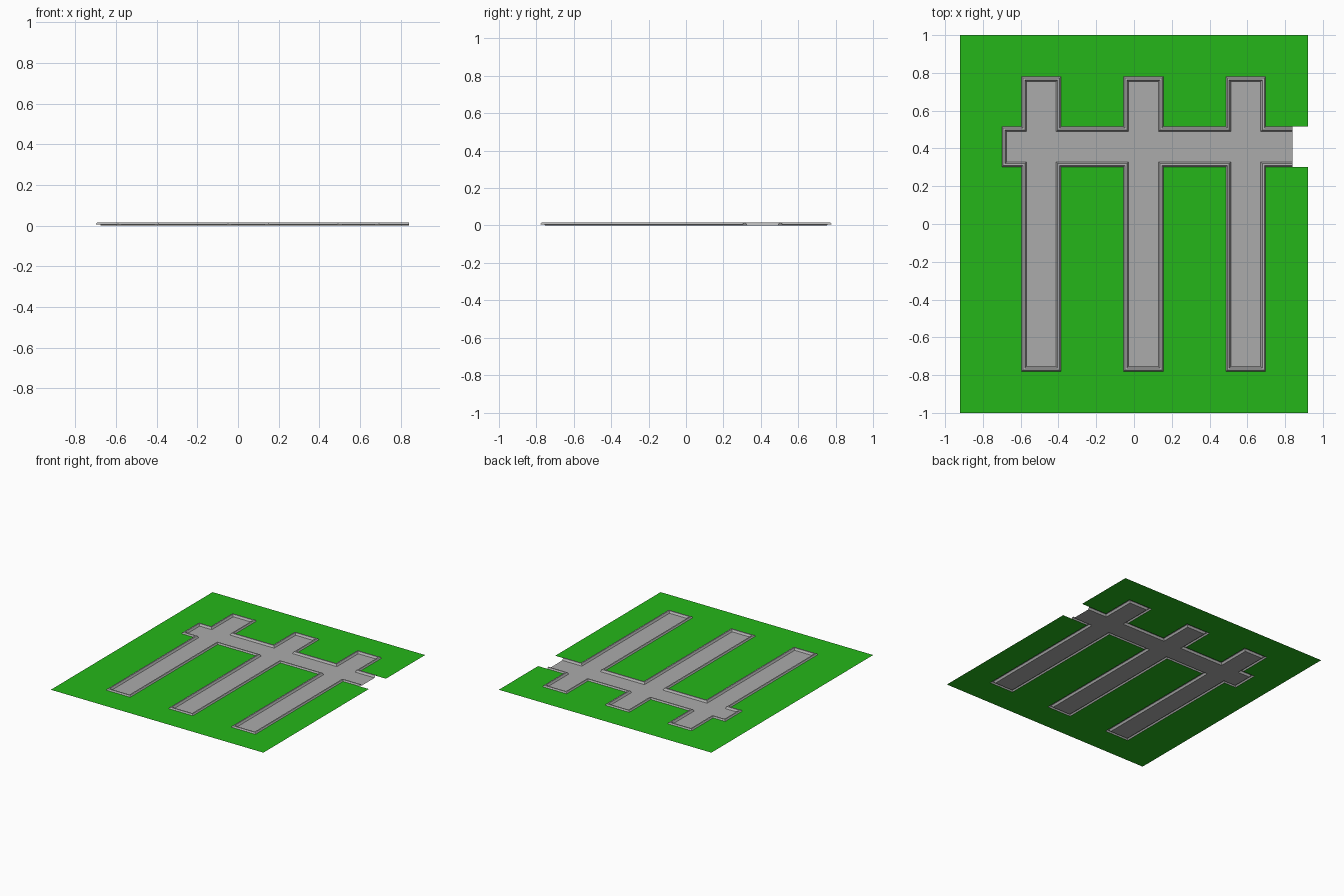
import bpy, bmesh
from mathutils import Vector

if "Cube" in bpy.data.objects:
    bpy.data.objects.remove(bpy.data.objects["Cube"])

COLS = [(-0.595, -0.387), (-0.055, 0.155), (0.487, 0.697)]
BAR = (0.303, 0.515)
X0, X1, Y = -0.70, 0.84, 0.78
GX, GY = 0.92, 1.0
GRASS_Z, GRAVEL_Z = 0.005, 0.0


def finish(name, bm, color):
    bmesh.ops.remove_doubles(bm, verts=bm.verts, dist=1e-5)
    me = bpy.data.meshes.new(name)
    bm.to_mesh(me)
    bm.free()
    mat = bpy.data.materials.new(name + "_color")
    mat.diffuse_color = (*color, 1)
    mat.use_nodes = True
    mat.node_tree.nodes["Principled BSDF"].inputs["Base Color"].default_value = mat.diffuse_color
    me.materials.append(mat)
    ob = bpy.data.objects.new(name, me)
    bpy.context.collection.objects.link(ob)


# Outline of the path, counter-clockwise, open at the right end
outline = [(X1, BAR[1])]
for a, b in reversed(COLS):
    outline += [(b, BAR[1]), (b, Y), (a, Y), (a, BAR[1])]
outline += [(X0, BAR[1]), (X0, BAR[0])]
for a, b in COLS:
    outline += [(a, BAR[0]), (a, -Y), (b, -Y), (b, BAR[0])]
outline.append((X1, BAR[0]))
outline = [Vector(p) for p in outline]


def inset(d):
    """Move the right-angled outline inward by d."""
    res = []
    n = len(outline)
    for i, p in enumerate(outline):
        off = Vector((0, 0))
        for j in (i - 1, i):
            if 0 <= j < n - 1:
                t = (outline[j + 1] - outline[j]).normalized()
                off += Vector((-t.y, t.x)) * d
        res.append(p + off)
    return res


# Raised kerb swept around the outline
bm = bmesh.new()
profile = [(0, GRASS_Z), (0.007, 0.015), (0.017, 0.015), (0.026, GRAVEL_Z)]
rings = [[bm.verts.new((*p, z)) for p in inset(d)] for d, z in profile]
for r, s in zip(rings, rings[1:]):
    for i in range(len(r) - 1):
        bm.faces.new((r[i], r[i + 1], s[i + 1], s[i]))
finish("path_kerb", bm, (0.46, 0.46, 0.46))


def flat_cells(name, xs, ys, keep, z, color):
    """Flat sheet of grid cells, keeping those whose centre passes the test."""
    bm = bmesh.new()
    for xa, xb in zip(xs, xs[1:]):
        for ya, yb in zip(ys, ys[1:]):
            if keep((xa + xb) / 2, (ya + yb) / 2):
                bm.faces.new([bm.verts.new((x, y, z))
                              for x, y in ((xa, ya), (xb, ya), (xb, yb), (xa, yb))])
    finish(name, bm, color)


def on_path(d, right):
    """Test for being on the path, inset by d, with its bar ending at right."""
    def test(x, y):
        bar = BAR[0] + d < y < BAR[1] - d and X0 + d < x < right
        col = abs(y) < Y - d and any(a + d < x < b - d for a, b in COLS)
        return bar or col
    return test


# Flat gravel bed inside the kerb
d = profile[-1][0]
xs = sorted([X0 + d, X1] + [x for a, b in COLS for x in (a + d, b - d)])
ys = [-Y + d, BAR[0] + d, BAR[1] - d, Y - d]
flat_cells("gravel_path", xs, ys, on_path(d, X1), GRAVEL_Z, (0.41, 0.41, 0.41))

# Grass lawn with the path and the right-hand notch left open
xs = sorted([-GX, X0, X1, GX] + [x for c in COLS for x in c])
ys = [-GY, -Y, *BAR, Y, GY]
outside = on_path(0, GX)
flat_cells("grass_lawn", xs, ys, lambda x, y: not outside(x, y), GRASS_Z,
           (0.018, 0.47, 0.01))
